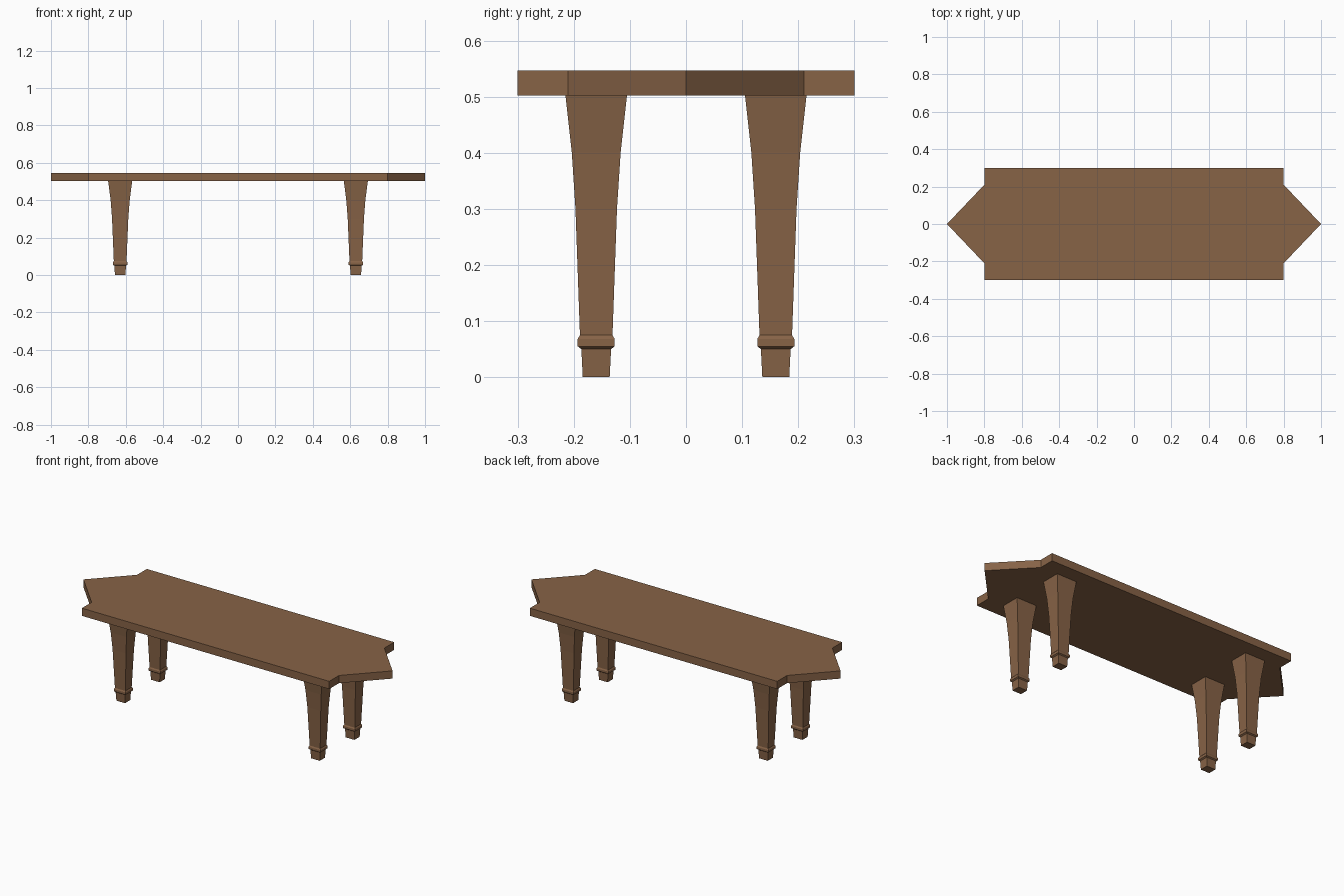
import bpy
import bmesh

cube = bpy.data.objects.get("Cube")
if cube:
    bpy.data.objects.remove(cube, do_unlink=True)

wood = bpy.data.materials.new("brown_wood")
wood.use_nodes = True
color = (0.242, 0.125, 0.062, 1)
wood.diffuse_color = color
wood.node_tree.nodes["Principled BSDF"].inputs["Base Color"].default_value = color


def finish(name, bm):
    bmesh.ops.recalc_face_normals(bm, faces=bm.faces)
    mesh = bpy.data.meshes.new(name)
    bm.to_mesh(mesh)
    bm.free()
    mesh.materials.append(wood)
    obj = bpy.data.objects.new(name, mesh)
    bpy.context.collection.objects.link(obj)
    return obj


# Flat top with a notched point at each end
LEG_TOP, TOP = 0.502, 0.547
end = [(0.8, -0.3), (0.8, -0.21), (1, 0), (0.8, 0.21), (0.8, 0.3)]
outline = end + [(-x, -y) for x, y in end]
bm = bmesh.new()
face = bm.faces.new([bm.verts.new((x, y, LEG_TOP)) for x, y in outline])
side = bmesh.ops.extrude_face_region(bm, geom=[face])["geom"]
raised = [v for v in side if isinstance(v, bmesh.types.BMVert)]
bmesh.ops.translate(bm, verts=raised, vec=(0, 0, TOP - LEG_TOP))
finish("table_top", bm)

# Leg profile: height and half depth, including the collar near the foot
PROFILE = [(0, 0.024), (0.05, 0.0265), (0.055, 0.033), (0.068, 0.033),
           (0.075, 0.029), (0.3, 0.037), (0.4, 0.0435), (LEG_TOP, 0.0548)]
WIDEN = 1.17


def make_leg(name, cx, cy):
    bm = bmesh.new()
    rings = [[bm.verts.new((cx + sx * h * WIDEN, cy + sy * h, z))
              for sx, sy in ((-1, -1), (1, -1), (1, 1), (-1, 1))]
             for z, h in PROFILE]
    for low, high in zip(rings, rings[1:]):
        for i in range(4):
            j = (i + 1) % 4
            bm.faces.new((low[i], low[j], high[j], high[i]))
    bm.faces.new(rings[0][::-1])
    bm.faces.new(rings[-1])
    finish(name, bm)


# Four matching legs
for side_name, sx in (("left", 1), ("right", -1)):
    for end_name, sy in (("front", -1), ("back", 1)):
        make_leg(f"{end_name}_{side_name}_leg", sx * 0.63, sy * 0.16)
